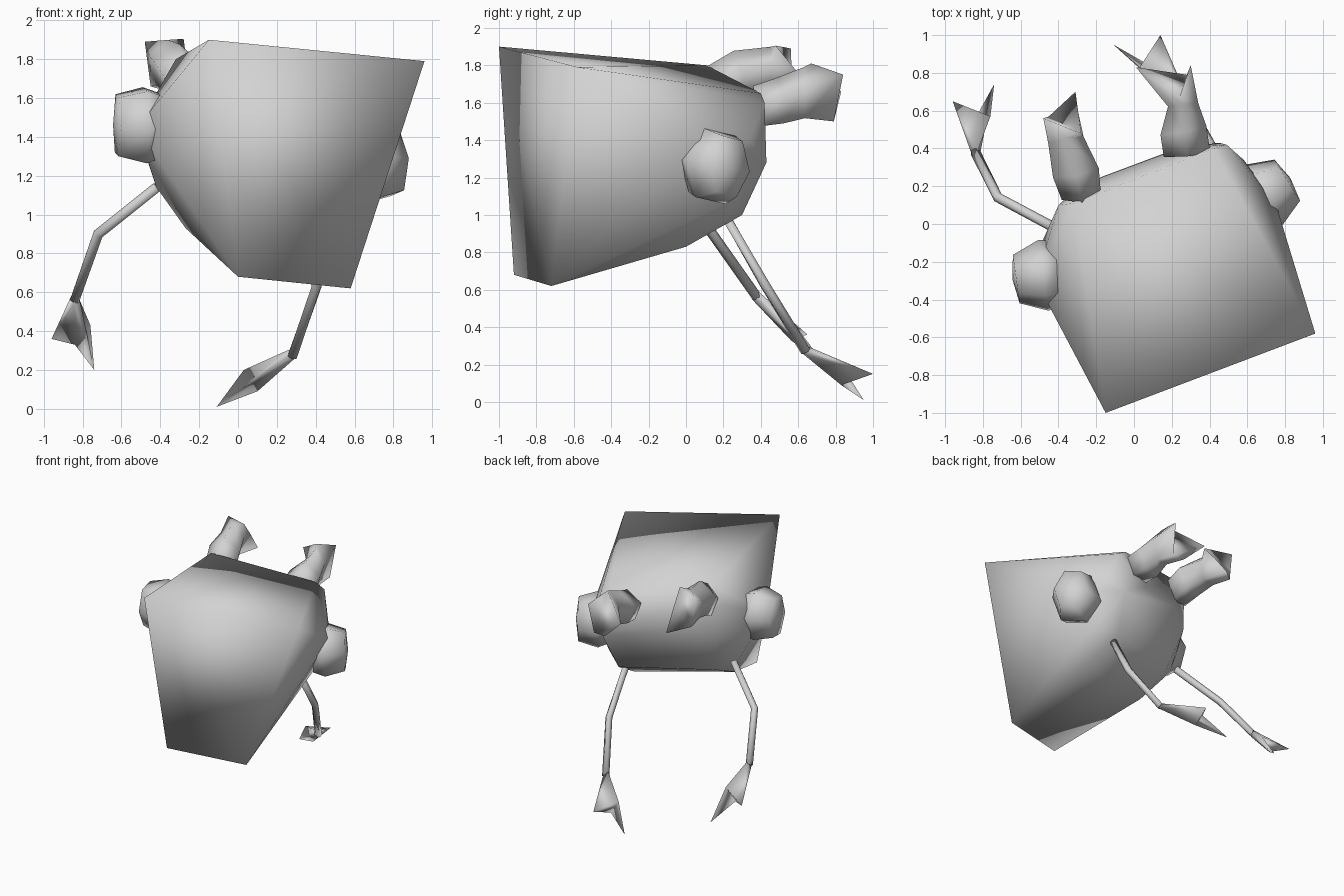
import bpy, bmesh, math
from mathutils import Vector

if "Cube" in bpy.data.objects:
    bpy.data.objects.remove(bpy.data.objects["Cube"])

grey = bpy.data.materials.new("light_grey")
grey.diffuse_color = (0.65, 0.65, 0.65, 1)
grey.use_nodes = True
grey.node_tree.nodes["Principled BSDF"].inputs["Base Color"].default_value = grey.diffuse_color


def finish(name, bm):
    bmesh.ops.recalc_face_normals(bm, faces=bm.faces)
    mesh = bpy.data.meshes.new(name)
    bm.to_mesh(mesh)
    bm.free()
    mesh.materials.append(grey)
    mesh.shade_smooth()
    obj = bpy.data.objects.new(name, mesh)
    bpy.context.collection.objects.link(obj)
    return obj


def loft(name, rings, tip=None):
    """Join equal-sized rings of points into a closed tube."""
    bm = bmesh.new()
    rows = [[bm.verts.new(p) for p in ring] for ring in rings]
    n = len(rows[0])
    for a, b in zip(rows, rows[1:]):
        for i in range(n):
            j = (i + 1) % n
            bm.faces.new((a[i], a[j], b[j], b[i]))
    bm.faces.new(rows[0])
    if tip is None:
        bm.faces.new(rows[-1])
    else:
        t = bm.verts.new(tip)
        for i in range(n):
            bm.faces.new((rows[-1][i], rows[-1][(i + 1) % n], t))
    return finish(name, bm)


def ring(centre, axis, rx, rz, n, turn=0.0):
    """Ellipse of n points around an axis."""
    axis = Vector(axis).normalized()
    side = axis.cross(Vector((0, 0, 1))).normalized()
    up = side.cross(axis)
    out = []
    for i in range(n):
        a = turn + math.tau * i / n
        out.append(Vector(centre) + side * rx * math.cos(a) + up * rz * math.sin(a))
    return out


# Body: flat tapered front, rounded back
body_points = [
    (-.15, -1.0, 1.90), (.96, -.58, 1.79), (.58, -.72, .62), (0, -.92, .68),  # front
    (-.32, .11, 1.80), (.42, .40, 1.65),                                      # top back
    (-.40, .10, 1.65), (.49, .42, 1.60),                                      # upper corners
    (-.52, -.30, 1.45), (.75, .11, 1.38),                                     # side bulges
    (-.48, -.08, 1.32), (.58, .34, 1.40),
    (-.42, -.09, 1.14), (.56, .19, 1.05),                                     # lower sides
    (-.27, -.25, .93), (.47, 0, .83),                                         # bottom
    (-.28, .04, 1.06), (.40, .30, 1.00),                                      # bottom back
    (-.36, .14, 1.38), (.45, .43, 1.28),                                      # back
    (-.17, .25, 1.47), (.23, .40, 1.42),
]
bm = bmesh.new()
for p in body_points:
    bm.verts.new(p)
bmesh.ops.convex_hull(bm, input=bm.verts)
bmesh.ops.dissolve_limit(bm, angle_limit=math.radians(4), verts=bm.verts, edges=bm.edges)
finish("body", bm)

# Eyes: six-sided tapered domes on the sides
for name, c, angle, turn in (("left_eye", (-.47, -.27, 1.46), 188, .1),
                             ("right_eye", (.68, .15, 1.26), 32, .17)):
    a = math.radians(angle)
    axis = Vector((math.cos(a), math.sin(a), 0))
    c = Vector(c)
    loft(name, [ring(c - axis * .08, axis, .17, .18, 6, turn),
                ring(c + axis * .01, axis, .19, .215, 6, turn),
                ring(c + axis * .155, axis, .13, .175, 6, turn)], c + axis * .175)

# Horns: bent tubes with flared slanted ends
loft("left_horn", [
    ring((-.28, .15, 1.67), (-.1, 1, .3), .11, .13, 5, .3),
    ring((-.31, .28, 1.74), (-.2, 1, .2), .13, .14, 5, .3),
    ring((-.36, .44, 1.77), (-.2, 1, -.1), .10, .13, 5, .3),
    [(-.295, .59, 1.77), (-.28, .48, 1.905), (-.48, .56, 1.89),
     (-.45, .57, 1.66), (-.31, .70, 1.62)]])
loft("right_horn", [
    ring((.28, .37, 1.57), (-.1, 1, .1), .13, .12, 5, .3),
    ring((.26, .50, 1.60), (-.2, 1, .1), .13, .135, 5, .3),
    ring((.26, .63, 1.64), (-.1, 1, 0), .085, .15, 5, .3),
    [(.30, .84, 1.75), (.24, .67, 1.81), (.01, .83, 1.66),
     (.18, .79, 1.50), (.28, .79, 1.50)]])


# Legs: thin bent tubes
def leg(name, points, radius):
    pts = [Vector(p) for p in points]
    rings = []
    for i, p in enumerate(pts):
        d = pts[min(i + 1, len(pts) - 1)] - pts[max(i - 1, 0)]
        rings.append(ring(p, d, radius, radius, 6))
    loft(name, rings)


# Feet: webbed wedges with two pointed toes and a notch
def foot(name, ankle, toe_a, toe_b, notch_top, notch_bottom):
    ankle, toe_a, toe_b = Vector(ankle), Vector(toe_a), Vector(toe_b)
    ahead = (toe_a + toe_b) / 2 - ankle
    side = (toe_b - toe_a).normalized() * .028
    up = ahead.cross(side).normalized() * .028
    if up.z < 0:
        up = -up
    bm = bmesh.new()
    t, b, l, r, p, q, nt, nb = [bm.verts.new(v) for v in (
        ankle + up, ankle - up, ankle - side, ankle + side,
        toe_a, toe_b, notch_top, notch_bottom)]
    for f in ((t, l, p, nt), (t, nt, q, r), (b, nb, p, l), (b, r, q, nb),
              (p, nb, nt), (nt, nb, q), (t, r, b, l)):
        bm.faces.new(f)
    finish(name, bm)


leg("left_leg", [(-.42, -.02, 1.14), (-.72, .14, .90), (-.84, .38, .56)], .027)
leg("right_leg", [(.39, .225, .97), (.405, .42, .63), (.28, .64, .27)], .027)
foot("left_foot", (-.835, .37, .57), (-.96, .65, .36), (-.74, .74, .20),
     (-.76, .57, .43), (-.84, .56, .33))
foot("right_foot", (.275, .63, .28), (-.11, .95, .01), (.14, 1.0, .15),
     (.03, .83, .20), (.10, .83, .09))
